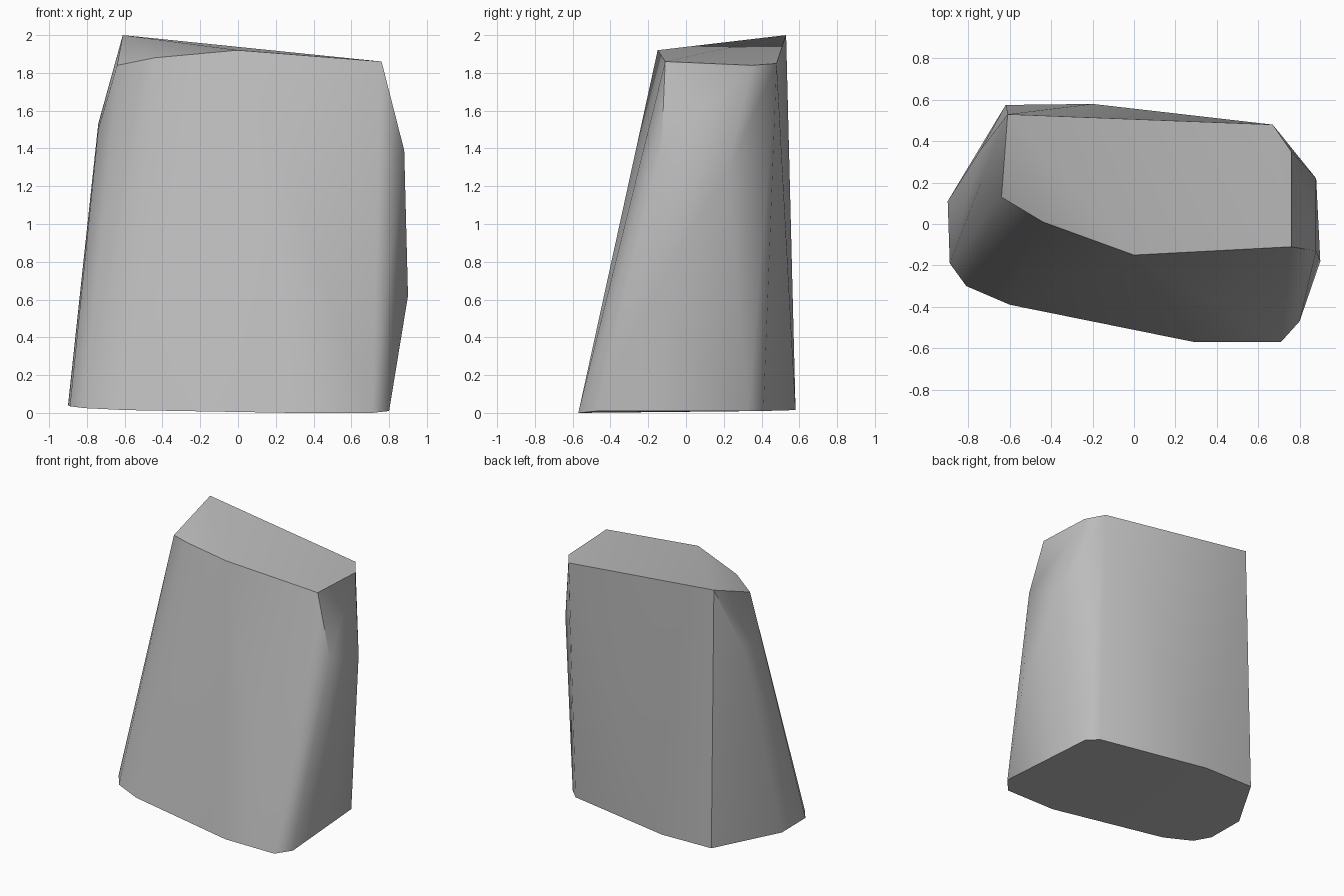
import bpy
import bmesh
from math import radians

cube = bpy.data.objects.get("Cube")
if cube:
    bpy.data.objects.remove(cube, do_unlink=True)

# Stone colour
stone = bpy.data.materials.new("grey stone")
stone.use_nodes = True
grey = (0.5, 0.5, 0.5, 1)
stone.diffuse_color = grey
stone.node_tree.nodes["Principled BSDF"].inputs["Base Color"].default_value = grey

# Base outline, counter-clockwise from the front left corner
base = [(0.71, -0.57, 0), (0.80, -0.47, 0.01), (0.74, 0.33, 0.01), (0.66, 0.41, 0.01),
        (-0.20, 0.58, 0.015), (-0.62, 0.575, 0.02), (-0.90, 0.11, 0.04),
        (-0.89, -0.19, 0.035), (-0.81, -0.30, 0.025), (-0.60, -0.39, 0.015), (0.29, -0.57, 0)]

# Chipped points on the two sides
sides = [(0.88, 0.22, 1.28), (0.88, -0.13, 1.39), (0.90, -0.18, 0.62),
         (-0.74, 0.36, 1.53), (-0.74, 0.20, 1.50)]

# Sloping top outline
top = [(0.76, -0.11, 1.86), (0.76, 0.35, 1.84), (0.67, 0.48, 1.85), (-0.61, 0.53, 2),
       (-0.64, 0.13, 1.84), (-0.44, 0.01, 1.88), (0, -0.15, 1.92)]

# Wrap the points in one faceted block
bm = bmesh.new()
for point in base + sides + top:
    bm.verts.new(point)
hull = bmesh.ops.convex_hull(bm, input=bm.verts)
loose = [v for v in bm.verts if not v.link_faces]
bmesh.ops.delete(bm, geom=loose, context='VERTS')
bmesh.ops.dissolve_limit(bm, angle_limit=radians(1), verts=bm.verts, edges=bm.edges)
bmesh.ops.recalc_face_normals(bm, faces=bm.faces)

mesh = bpy.data.meshes.new("standing_stone")
bm.to_mesh(mesh)
bm.free()
mesh.materials.append(stone)
block = bpy.data.objects.new("standing_stone", mesh)
bpy.context.collection.objects.link(block)

# Soft worn faces with sharp main edges
bpy.ops.object.select_all(action='DESELECT')
block.select_set(True)
bpy.context.view_layer.objects.active = block
bpy.ops.object.shade_smooth_by_angle(angle=radians(40))
